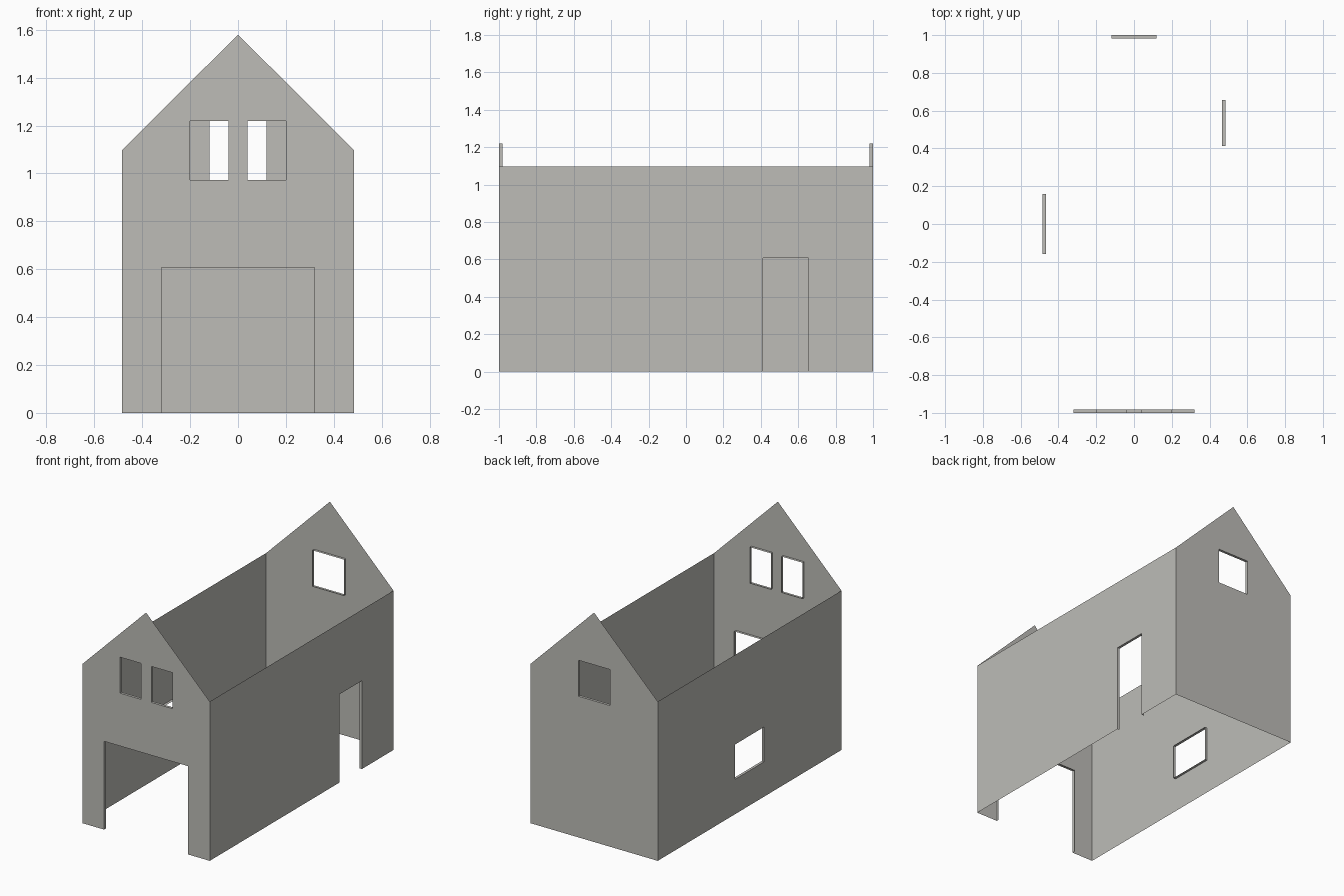
import bpy
import bmesh
import math
from mathutils import Matrix, Vector

cube = bpy.data.objects.get("Cube")
if cube:
    bpy.data.objects.remove(cube, do_unlink=True)

HALF_W, HALF_L = 0.485, 1.0      # half width and half length of the house
EAVES, RIDGE = 1.097, 1.58
REVEAL = 0.018                   # depth of the opening linings
DOOR_H = 0.608

# One plain grey plaster for everything
grey = bpy.data.materials.new("warm grey plaster")
grey.use_nodes = True
colour = (0.51, 0.505, 0.475, 1)
grey.diffuse_color = colour
bsdf = next(n for n in grey.node_tree.nodes if n.type == "BSDF_PRINCIPLED")
bsdf.inputs["Base Color"].default_value = colour
bsdf.inputs["Roughness"].default_value = 0.9


def wall(name, half, distance, angle, gable=False, door=None, windows=()):
    """Thin wall sheet with door notch, window holes and inward linings."""
    door_path = []
    if door:
        l, r = door
        door_path = [(l, 0), (l, DOOR_H), (r, DOOR_H), (r, 0)]
    outline = [(-half, 0)] + door_path + [(half, 0), (half, EAVES)]
    if gable:
        outline.append((0, RIDGE))
    outline.append((-half, EAVES))
    holes = [[(l, b), (l, t), (r, t), (r, b)] for l, r, b, t in windows]

    bm = bmesh.new()
    edges = []
    for loop in [outline] + holes:
        verts = [bm.verts.new((u, 0, v)) for u, v in loop]
        edges += [bm.edges.new((a, b)) for a, b in zip(verts, verts[1:] + verts[:1])]
    bmesh.ops.triangle_fill(bm, use_beauty=True, edges=edges, normal=Vector((0, -1, 0)))
    for face in bm.faces:
        face.normal_update()
        if face.normal.y > 0:
            face.normal_flip()

    # Linings of the openings
    strips = list(zip(door_path, door_path[1:]))
    for hole in holes:
        strips += zip(hole, hole[1:] + hole[:1])
    for (u0, v0), (u1, v1) in strips:
        corners = [(u0, 0, v0), (u0, REVEAL, v0), (u1, REVEAL, v1), (u1, 0, v1)]
        bm.faces.new([bm.verts.new(c) for c in corners])
    bmesh.ops.remove_doubles(bm, verts=bm.verts, dist=0.0001)

    # Swing the sheet to its side of the house
    bm.transform(Matrix.Rotation(math.radians(angle), 4, "Z")
                 @ Matrix.Translation((0, -distance, 0)))
    mesh = bpy.data.meshes.new(name)
    bm.to_mesh(mesh)
    bm.free()
    mesh.materials.append(grey)
    obj = bpy.data.objects.new(name, mesh)
    bpy.context.collection.objects.link(obj)


# Gable walls
wall("front_gable_wall", HALF_W, HALF_L, 0, gable=True, door=(-0.32, 0.32),
     windows=[(-0.2, -0.04, 0.972, 1.22), (0.04, 0.2, 0.972, 1.22)])
wall("back_gable_wall", HALF_W, HALF_L, 180, gable=True,
     windows=[(-0.12, 0.12, 0.972, 1.22)])

# Long side walls
wall("left_side_wall", HALF_L, HALF_W, 90, door=(0.413, 0.656))
wall("right_side_wall", HALF_L, HALF_W, -90,
     windows=[(-0.158, 0.158, 0.24, 0.48)])
